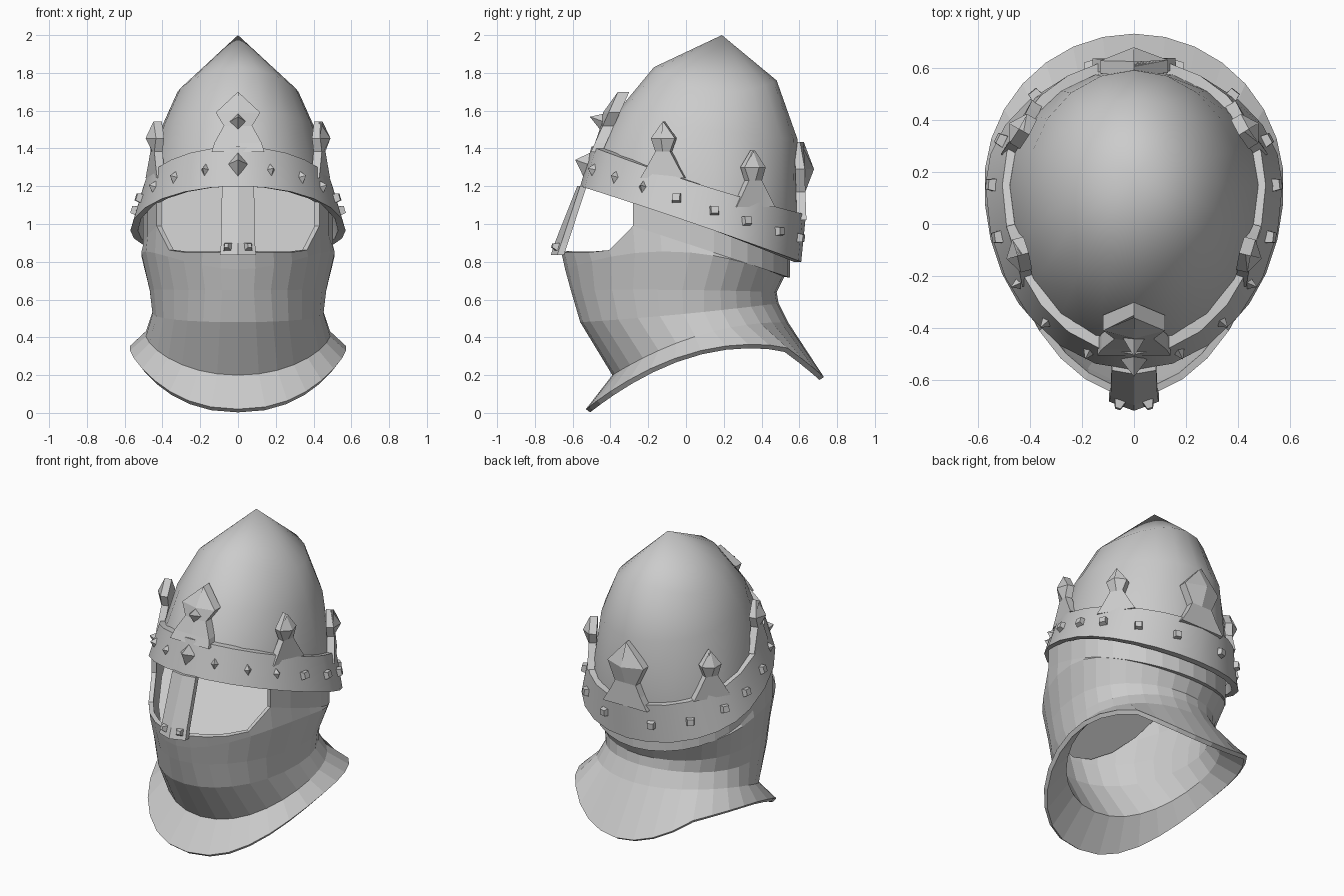
import bpy
import bmesh
from math import sin, cos, copysign, radians, tau
from mathutils import Matrix, Vector

cube = bpy.data.objects.get("Cube")
if cube:
    bpy.data.objects.remove(cube)

steel = bpy.data.materials.new("grey steel")
steel.use_nodes = True
GREY = (0.6, 0.6, 0.6, 1)
steel.diffuse_color = GREY
steel.node_tree.nodes["Principled BSDF"].inputs["Base Color"].default_value = GREY


def finish(name, bm):
    bmesh.ops.remove_doubles(bm, verts=bm.verts, dist=0.0005)
    bmesh.ops.recalc_face_normals(bm, faces=bm.faces)
    mesh = bpy.data.meshes.new(name)
    bm.to_mesh(mesh)
    bm.free()
    mesh.materials.append(steel)
    obj = bpy.data.objects.new(name, mesh)
    bpy.context.collection.objects.link(obj)
    return obj


def smooth(obj, angle):
    bpy.ops.object.select_all(action="DESELECT")
    obj.select_set(True)
    bpy.context.view_layer.objects.active = obj
    bpy.ops.object.shade_smooth_by_angle(angle=radians(angle))


def egg(theta, hw, yf, yw, yb, zf, zm, zb, prow=1):
    """Point on an egg-shaped ring; theta 0 is the front, prow above 1 sharpens the front."""
    c, s = cos(theta), sin(theta)
    y = yw - c * (yw - yf if c > 0 else yb - yw)
    x = hw * copysign(abs(s) ** (prow if c > 0 else 1), s)
    z = (zf * (y - yw) * (y - yb) / ((yf - yw) * (yf - yb))
         + zm * (y - yf) * (y - yb) / ((yw - yf) * (yw - yb))
         + zb * (y - yf) * (y - yw) / ((yb - yf) * (yb - yw)))
    return Vector((x, y, z))


def ring(count, *shape):
    return [egg(tau * i / count, *shape) for i in range(count)]


def loft(name, rows, wrap_rows=False, caps=False, skip=None):
    """Skin a list of closed rings."""
    bm = bmesh.new()
    grid = [[bm.verts.new(p) for p in row] for row in rows]
    n = len(rows[0])
    for r in range(len(rows) if wrap_rows else len(rows) - 1):
        a, b = grid[r], grid[(r + 1) % len(rows)]
        for i in range(n):
            if not (skip and skip(r, i)):
                j = (i + 1) % n
                bm.faces.new((a[i], a[j], b[j], b[i]))
    if caps:
        bm.faces.new(grid[0])
        bm.faces.new(grid[-1])
    return finish(name, bm)


def plate(name, rows, origin, normal, lean, thick):
    """Symmetric ridged plate; each row is half width, height, ridge depth."""
    normal = Vector((normal.x, normal.y, 0)).normalized()
    side = normal.cross(Vector((0, 0, 1)))
    up = Vector((0, 0, 1)) - normal * lean
    out = []
    for w, h, d in rows:
        base = origin + up * h
        out.append([base + side * u + normal * v for u, v in
                    ((-w, -thick), (-w, 0), (0, d), (w, 0), (w, -thick))])
    return loft(name, out, caps=True)


def stud(name, point, normal, size, tip, height, width=1):
    """Four-sided stud on a surface: an upright diamond, or a square when blunt."""
    bm = bmesh.new()
    bmesh.ops.create_cone(bm, cap_ends=True, segments=4, radius1=size,
                          radius2=size * tip, depth=height)
    roll = Matrix.Rotation(radians(45 if tip else 0), 4, "Z")
    bmesh.ops.transform(bm, matrix=roll, verts=bm.verts)
    bmesh.ops.scale(bm, vec=(width, 1, 1), verts=bm.verts)
    turn = normal.to_track_quat("Z", "Y").to_matrix().to_4x4()
    bmesh.ops.transform(bm, matrix=turn, verts=bm.verts)
    bmesh.ops.translate(bm, vec=point + normal * height * 0.35, verts=bm.verts)
    return finish(name, bm)


# Pointed skull
dome = loft("skull_dome", [
    ring(20, .50, -.52, .15, .58, 1.26, 1.0, .86),
    ring(20, .475, -.46, .15, .595, 1.4, 1.2, 1.05),
    ring(20, .41, -.36, .14, .59, 1.6, 1.5, 1.45),
    ring(20, .32, -.17, .16, .48, 1.83, 1.7, 1.76),
    [Vector((0, .19, 2))] * 20])
for poly in dome.data.polygons:
    poly.use_smooth = True

# Steep lining behind the eye opening
H = 24
slope = ring(H, .455, -.56, .1, .2, .66, 1.25, 1.34)
lining = loft("inner_lining", [[slope[i], slope[-i]] for i in range(H // 2 + 1)],
              skip=lambda r, i: i == 1)
smooth(lining, 40)

# Face mask, neck and flared collar in one shell
N = 30


def rim(p, lift):
    ramp = min(max((p.y + .42) / .14, 0), 1)
    p.z = .85 + .14 * ramp - .33 * max(p.y + .28, 0) + lift
    return p


brow = (.505, -.66, .1, .55, 1, 1, 1, 1.1)
collar = ring(N, .575, -.53, .15, .73, .02, .345, .3, .88)
for p in collar:
    p.z -= .55 * max(p.y - .53, 0)
mask = loft("face_and_neck_guard", [
    [rim(p, .15) for p in ring(N, *brow)],
    [rim(p, 0) for p in ring(N, *brow)],
    ring(N, .515, -.64, .1, .52, .76, .84, .72, 1.1),
    ring(N, .47, -.61, .05, .48, .65, .65, .64, 1.1),
    ring(N, .455, -.56, .05, .49, .48, .53, .58),
    ring(N, .49, -.39, .1, .54, .2, .42, .48, .95),
    collar],
    skip=lambda r, i: r == 0 and (i < 5 or i >= N - 5))
shell = mask.modifiers.new("thickness", "SOLIDIFY")
shell.thickness = .028
shell.offset = -1

# Crown band
LOW = (.57, -.56, .15, .61, 1.2, .965, .8)
HIGH = (.505, -.5, .15, .635, 1.41, 1.185, 1.05)
band = loft("crown_band", [
    ring(24, *LOW), ring(24, *HIGH),
    ring(24, .465, -.455, .15, .59, 1.41, 1.185, 1.05),
    ring(24, .53, -.52, .15, .57, 1.2, .965, .8)], wrap_rows=True)
smooth(band, 25)


def band_frame(deg, t):
    """Point and outward normal on the band."""
    a = radians(deg)
    point = egg(a, *LOW).lerp(egg(a, *HIGH), t)
    ahead = egg(a + .02, *LOW).lerp(egg(a + .02, *HIGH), t) - point
    rise = egg(a, *HIGH) - egg(a, *LOW)
    return point, ahead.cross(rise).normalized()


# Crown points: two pairs at the sides and a broad one behind
SPIKE = [(.12, -.03, 0), (.09, .02, 0), (.04, .11, 0), (.065, .18, .04), (0, .27, -.02)]
BACK = [(.16, -.03, 0), (.11, .05, 0), (.075, .12, 0), (.13, .24, .05), (0, .385, -.02)]
for label, deg in (("left_front", 65), ("left_rear", 117),
                   ("right_front", -65), ("right_rear", -117)):
    point, normal = band_frame(deg, 1)
    plate(label + "_crown_point", SPIKE, point, normal, .04, .045)
point, normal = band_frame(180, 1)
plate("rear_crown_point", BACK, point, normal, .03, .05)

# Front ornament and nose guard
FRONT = Vector((0, -1, 0))
plate("front_ornament", [(.14, -.02, 0), (.125, .03, 0), (.075, .12, .01), (.118, .19, .03),
                         (0, .3, -.01)], Vector((0, -.495, 1.4)), FRONT, .45, .06)
plate("nose_guard", [(.095, -.565, .035), (.09, -.5, .035), (.085, -.2, .015)],
      Vector((0, -.495, 1.4)), FRONT, .33, .035)

# Studs around the band
for side, sign in (("left", 1), ("right", -1)):
    for i, deg in enumerate((19, 39, 56, 73, 90, 111, 136, 162)):
        point, normal = band_frame(sign * deg, .48)
        if i < 3:
            stud(f"{side}_band_stud_{i + 1}", point, normal, .034, 0, .035, .65)
        else:
            stud(f"{side}_band_stud_{i + 1}", point, normal, .034, .8, .03)
    stud(side + "_nose_stud", Vector((sign * .055, -.685, .88)),
         Vector((sign * .3, -1, .3)).normalized(), .03, .5, .03)
tilt = Vector((0, -1, .35)).normalized()
stud("front_band_gem", Vector((0, -.53, 1.32)), tilt, .07, 0, .07, .72)
stud("front_ornament_gem", Vector((0, -.445, 1.545)), tilt, .05, 0, .08, .9)
